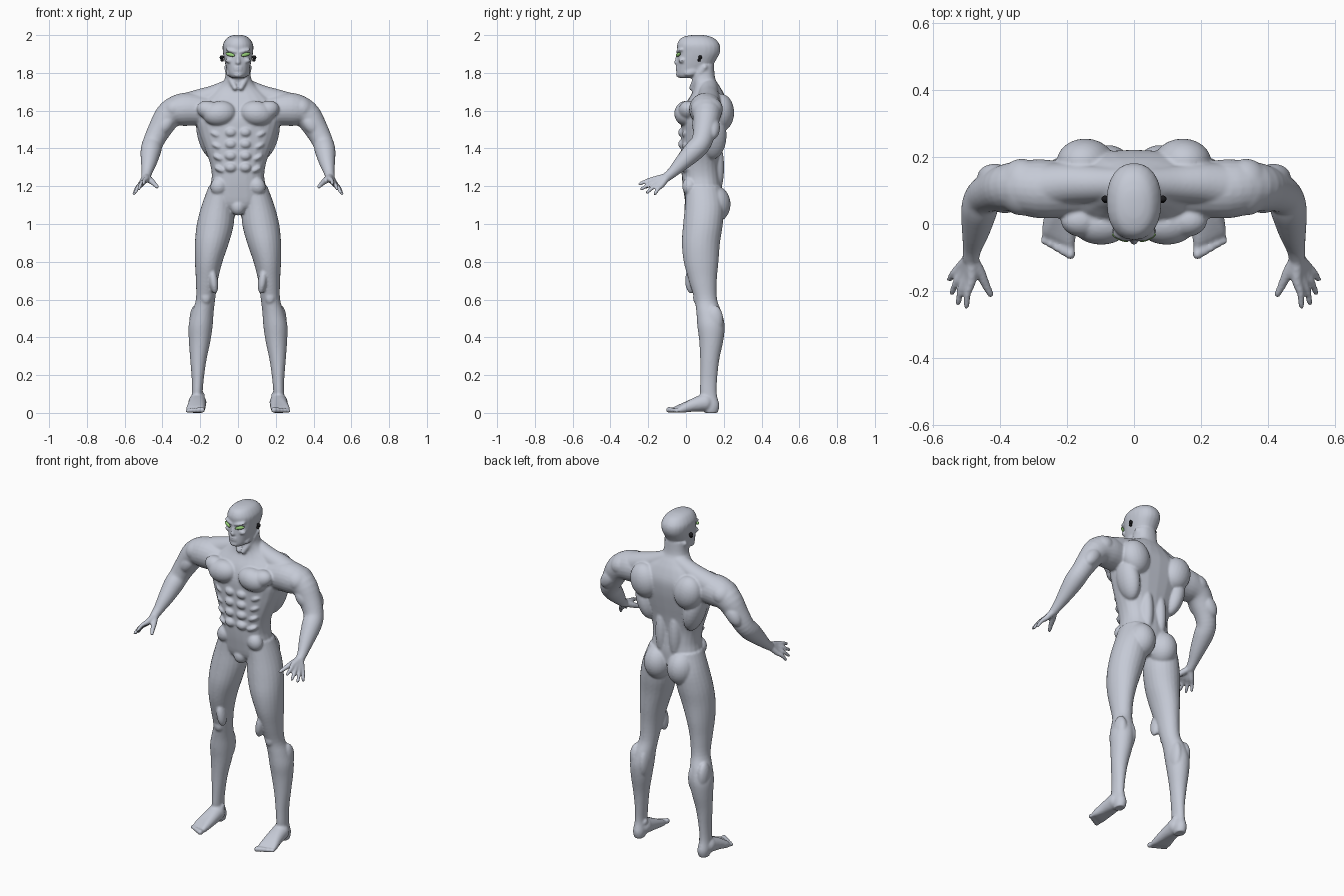
import bpy, bmesh, math
from mathutils import Vector, Matrix, Euler

if "Cube" in bpy.data.objects:
    bpy.data.objects.remove(bpy.data.objects["Cube"], do_unlink=True)

SIDES = 24


def material(name, colour):
    mat = bpy.data.materials.new(name)
    mat.use_nodes = True
    mat.diffuse_color = (*colour, 1)
    shader = next(n for n in mat.node_tree.nodes if n.type == 'BSDF_PRINCIPLED')
    shader.inputs["Base Color"].default_value = (*colour, 1)
    shader.inputs["Roughness"].default_value = 0.6
    return mat


def spline(rows, steps=4):
    """Smoothly interpolate rows of numbers (Catmull-Rom)."""
    padded = [rows[0]] + list(rows) + [rows[-1]]
    result = []
    for p, a, b, n in zip(padded, padded[1:], padded[2:], padded[3:]):
        for step in range(steps):
            t = step / steps
            result.append([v1 + t * ((v2 - v0) / 2 + t * ((v0 - v1 * 2.5 + v2 * 2 - v3 / 2)
                           + t * ((v1 - v2) * 1.5 + (v3 - v0) / 2)))
                           for v0, v1, v2, v3 in zip(p, a, b, n)])
    return result + [list(rows[-1])]


def skin(bm, rings):
    """Join rings of points into a closed surface."""
    loops = [[bm.verts.new(point) for point in ring] for ring in rings]
    for low, high in zip(loops, loops[1:]):
        for i in range(SIDES):
            j = (i + 1) % SIDES
            bm.faces.new((low[i], low[j], high[j], high[i]))
    bm.faces.new(loops[0][::-1])
    bm.faces.new(loops[-1])


def stack(bm, rows, power=1.0):
    """Level sections: height, centre x, half width, front y, back y."""
    def bend(value):
        return math.copysign(abs(value) ** power, value)
    rings = []
    for z, x, width, front, back in spline(rows):
        middle, depth = (front + back) / 2, (back - front) / 2
        angles = [math.tau * i / SIDES for i in range(SIDES)]
        rings.append([(x + width * bend(math.cos(a)), middle + depth * bend(math.sin(a)), z)
                      for a in angles])
    skin(bm, rings)


def ball(bm, centre, size, turn=(0, 0, 0)):
    """Ellipsoid, turned by degrees."""
    rotation = Euler([math.radians(a) for a in turn]).to_matrix().to_4x4()
    matrix = Matrix.Translation(centre) @ rotation @ Matrix.Diagonal((*size, 1))
    bmesh.ops.create_uvsphere(bm, u_segments=SIDES, v_segments=16, radius=1, matrix=matrix)


def tube(bm, rows):
    """Round limb along a path of x, y, z, radius, with rounded ends."""
    path = spline(rows)
    points = [Vector(row[:3]) for row in path]
    rings = []
    for i, row in enumerate(path):
        tangent = points[min(i + 1, len(path) - 1)] - points[max(i - 1, 0)]
        turn = tangent.to_track_quat('Z', 'Y')
        rings.append([points[i] + turn @ Vector((row[3] * math.cos(math.tau * k / SIDES),
                                                 row[3] * math.sin(math.tau * k / SIDES), 0))
                      for k in range(SIDES)])
    skin(bm, rings)
    for row in (rows[0], rows[-1]):
        ball(bm, row[:3], (row[3],) * 3)


def mirror_all(bm):
    """Copy everything built so far to the other side."""
    copy = bmesh.ops.duplicate(bm, geom=bm.verts[:] + bm.edges[:] + bm.faces[:])["geom"]
    verts = [g for g in copy if isinstance(g, bmesh.types.BMVert)]
    bmesh.ops.scale(bm, vec=(-1, 1, 1), verts=verts)


def finish(bm, name, mat):
    bmesh.ops.recalc_face_normals(bm, faces=bm.faces[:])
    for face in bm.faces:
        face.smooth = True
    mesh = bpy.data.meshes.new(name)
    bm.to_mesh(mesh)
    bm.free()
    mesh.materials.append(mat)
    obj = bpy.data.objects.new(name, mesh)
    bpy.context.collection.objects.link(obj)
    return obj


skin_grey = material("blue grey skin", (0.56, 0.59, 0.67))
eye_green = material("light green", (0.32, 0.65, 0.2))
ear_black = material("black", (0.01, 0.01, 0.012))

body = bmesh.new()

# Leg, thigh to heel
stack(body, [(1.2, .085, .07, .0, .18), (1.1, .105, .087, -.005, .2),
             (1.0, .12, .098, -.015, .195), (.9, .138, .09, -.022, .18),
             (.8, .155, .073, -.012, .172), (.7, .165, .058, .015, .163),
             (.6, .172, .051, .045, .165), (.53, .187, .058, .055, .19),
             (.46, .198, .064, .06, .205), (.38, .203, .057, .07, .197),
             (.28, .21, .043, .075, .176), (.18, .213, .032, .075, .165),
             (.1, .216, .029, .075, .163), (.04, .215, .034, .09, .177),
             (0, .215, .028, .1, .168)])
ball(body, (.17, .065, .61), (.03, .028, .04))            # kneecap
ball(body, (.13, .03, .7), (.024, .035, .07), (0, 8, 0))  # inner thigh muscle
ball(body, (.165, .15, .47), (.03, .05, .09))             # inner calf
ball(body, (.225, .15, .49), (.032, .048, .08))           # outer calf
ball(body, (.187, .12, .09), (.012, .018, .018))          # ankle bone

# Foot as a fan of toes
for i in range(5):
    t = i / 4
    radius = .016 - .004 * t
    ball_x, tip_x = .194 + .062 * t, .19 + .077 * t
    tube(body, [(.215, .1, .055, .048), (.203 + .03 * t, .035, .04, .034),
                (ball_x, .025 * t - .045, .02, .02),
                (tip_x, .03 * t - .07, radius, radius - .003),
                (tip_x, .04 * t - .09, radius, radius)])

# Arm, shoulder to wrist
tube(body, [(.18, .1, 1.6, .08), (.28, .105, 1.607, .088), (.36, .11, 1.58, .075),
            (.415, .1, 1.5, .062), (.45, .08, 1.43, .055), (.462, .04, 1.385, .054),
            (.472, -.02, 1.325, .042), (.482, -.07, 1.275, .029), (.487, -.1, 1.25, .025)])
ball(body, (.335, .11, 1.61), (.075, .085, .065), (0, 35, 0))    # deltoid
ball(body, (.385, .07, 1.525), (.04, .038, .065), (0, -35, 0))   # biceps
ball(body, (.415, .14, 1.51), (.042, .04, .07), (0, -35, 0))     # triceps

# Hand as a fan of fingers
wrist, index, pinky = Vector((.487, -.1, 1.25)), Vector((.485, -.165, 1.238)), Vector((.517, -.128, 1.207))
tips = [(.5, -.245, 1.212), (.525, -.235, 1.185), (.543, -.205, 1.167), (.55, -.165, 1.16)]
for i, tip in enumerate(tips):
    knuckle = index.lerp(pinky, i / 3)
    joint = knuckle.lerp(Vector(tip), .5) + Vector((.004, 0, .004))
    tube(body, [(*wrist, .02), (*knuckle, .0155), (*joint, .0115), (*tip, .009)])
tube(body, [(*wrist, .02), (.462, -.14, 1.23, .017), (.443, -.18, 1.212, .013), (.428, -.21, 1.197, .01)])

# Muscles of the trunk
tube(body, [(.04, .12, 1.72, .05), (.12, .12, 1.682, .055), (.2, .12, 1.653, .062), (.28, .11, 1.62, .072)])
ball(body, (.098, .0, 1.585), (.088, .062, .066), (0, 8, 0))      # chest
ball(body, (.15, .01, 1.6), (.07, .05, .05), (0, -20, 0))         # outer chest
ball(body, (.145, .185, 1.59), (.085, .07, .1), (0, 15, 0))       # shoulder blade
ball(body, (.16, .14, 1.47), (.055, .075, .13), (0, 14, 0))       # back wing
ball(body, (.045, .15, 1.3), (.04, .052, .16))                    # lower back
ball(body, (.077, .148, 1.105), (.08, .088, .1))                  # buttock
ball(body, (.1, .02, 1.2), (.045, .04, .05), (0, -30, 0))         # hip
for i in range(4):                                                # abdomen rows
    z = 1.485 - .062 * i
    ball(body, (.038, -.012, z), (.034, .03, .027))
    ball(body, (.115 - .008 * i, .008, z - .012), (.036, .03, .017), (0, -25, 0))

# Face
ball(body, (.036, -.036, 1.917), (.034, .014, .009), (0, -14, 22))   # brow
ball(body, (.045, -.022, 1.865), (.022, .018, .014))                 # cheek
ball(body, (.05, .03, 1.805), (.014, .04, .02), (20, 0, 0))          # jaw
tube(body, [(.06, .1, 1.83, .014), (.045, .06, 1.78, .016), (.015, .03, 1.72, .014)])  # neck cord
mirror_all(body)

# Trunk and neck
stack(body, [(1.055, 0, .05, .04, .14), (1.1, 0, .14, .002, .18), (1.18, 0, .15, -.014, .19),
             (1.25, 0, .139, -.022, .185), (1.32, 0, .148, -.025, .18),
             (1.4, 0, .176, -.027, .19), (1.48, 0, .205, -.026, .205),
             (1.56, 0, .225, -.025, .218), (1.63, 0, .21, -.005, .22),
             (1.69, 0, .15, .03, .2), (1.73, 0, .1, .04, .178),
             (1.77, 0, .07, .032, .155), (1.84, 0, .064, .025, .148)], power=.85)
ball(body, (0, .03, 1.09), (.04, .04, .045))

# Head
stack(body, [(1.773, 0, .032, -.036, .05), (1.79, 0, .05, -.049, .09),
             (1.83, 0, .063, -.049, .135), (1.87, 0, .073, -.046, .16),
             (1.91, 0, .08, -.045, .18), (1.95, 0, .08, -.047, .178),
             (1.983, 0, .06, -.028, .15), (1.997, 0, .035, .01, .11),
             (2.001, 0, .01, .05, .08)], power=.9)
tube(body, [(0, -.042, 1.9, .008), (0, -.048, 1.87, .01), (0, -.05, 1.856, .013)])   # nose
for z in (1.829, 1.816):                                                            # lips
    ball(body, (0, -.044, z), (.024, .011, .006))
ball(body, (0, -.038, 1.79), (.024, .016, .014))                                    # chin

figure = finish(body, "body", skin_grey)
fuse = figure.modifiers.new("fuse", 'REMESH')
fuse.mode = 'VOXEL'
fuse.voxel_size = 0.006
fuse.use_smooth_shade = True
relax = figure.modifiers.new("relax", 'SMOOTH')
relax.factor = 0.5
relax.iterations = 5

# Slanted eyes and small ears
for side, name in ((1, "left"), (-1, "right")):
    eye = bmesh.new()
    ball(eye, (.041 * side, -.041, 1.897), (.027, .008, .01), (0, -14 * side, 24 * side))
    finish(eye, name + "_eye", eye_green)
    ear = bmesh.new()
    ball(ear, (.086 * side, .075, 1.882), (.011, .01, .011))
    ball(ear, (.084 * side, .07, 1.868), (.009, .008, .009))
    finish(ear, name + "_ear", ear_black)
